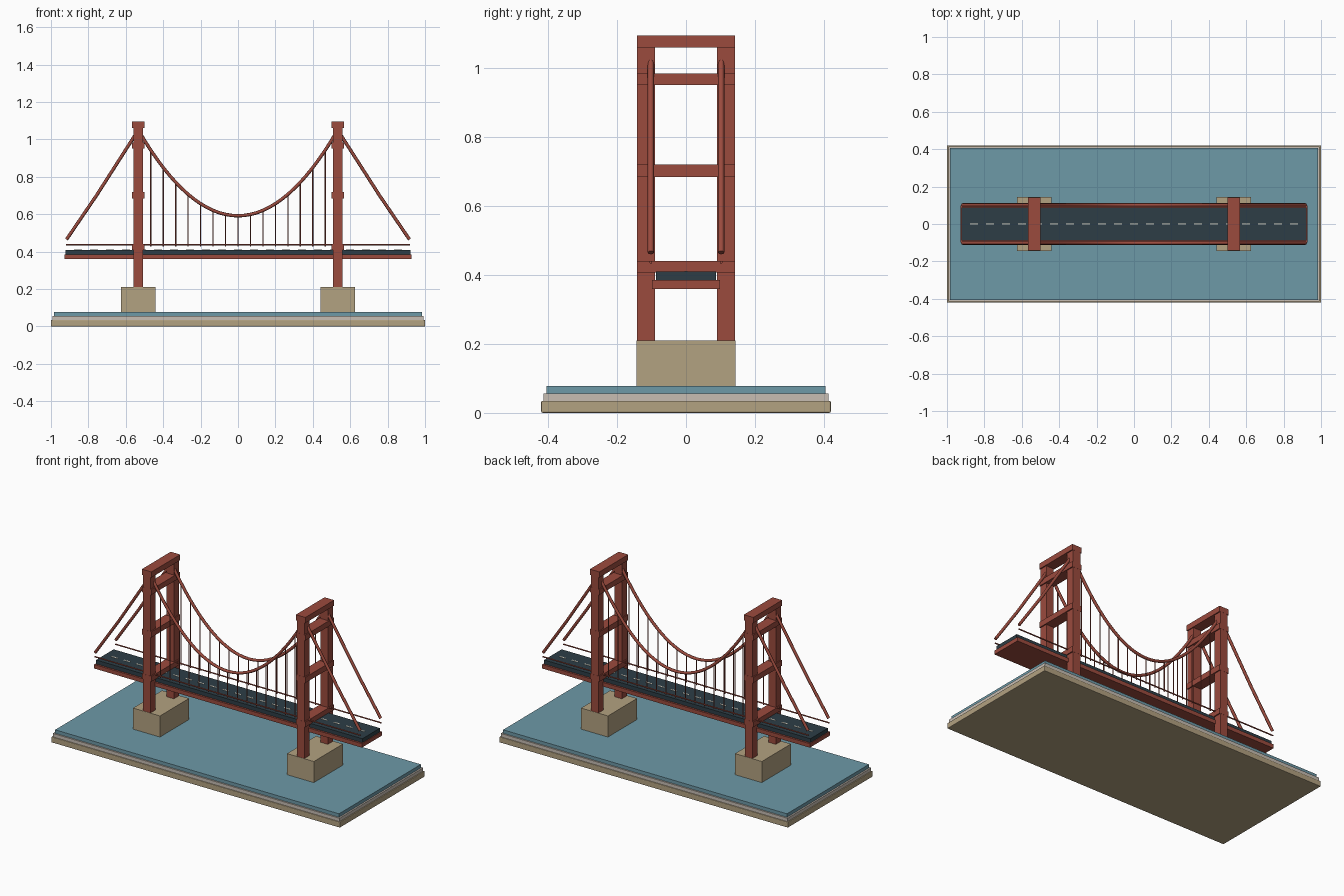
import bpy
from mathutils import Vector

cube = bpy.data.objects.get("Cube")
if cube:
    bpy.data.objects.remove(cube, do_unlink=True)


def material(name, rgb):
    m = bpy.data.materials.new(name)
    m.use_nodes = True
    color = (*rgb, 1)
    m.diffuse_color = color
    m.node_tree.nodes["Principled BSDF"].inputs["Base Color"].default_value = color
    return m


RED = material("bridge_red", (0.33, 0.07, 0.048))
STONE = material("sandstone", (0.45, 0.36, 0.22))
TRIM = material("pale_stone", (0.57, 0.51, 0.45))
WATER = material("water_blue", (0.155, 0.32, 0.39))
ROAD = material("asphalt", (0.026, 0.048, 0.061))
PAINT = material("road_paint", (0.75, 0.72, 0.62))


def box(name, mat, x, y, z, bevel=0):
    """Box given by its (low, high) range on each axis."""
    ranges = (x, y, z)
    bpy.ops.mesh.primitive_cube_add(size=1, location=[(a + b) / 2 for a, b in ranges])
    ob = bpy.context.object
    ob.name = name
    ob.scale = [b - a for a, b in ranges]
    bpy.ops.object.transform_apply(location=False, rotation=False, scale=True)
    ob.data.materials.append(mat)
    if bevel:
        mod = ob.modifiers.new("edge", "BEVEL")
        mod.width = bevel
        mod.segments = 2
    return ob


def tube(name, points, radius):
    """Round cable along a polyline, with capped ends."""
    curve = bpy.data.curves.new(name, "CURVE")
    curve.dimensions = "3D"
    curve.bevel_depth = radius
    curve.bevel_resolution = 2
    curve.use_fill_caps = True
    spline = curve.splines.new("POLY")
    spline.points.add(len(points) - 1)
    for p, co in zip(spline.points, points):
        p.co = (*co, 1)
    curve.materials.append(RED)
    ob = bpy.data.objects.new(name, curve)
    bpy.context.collection.objects.link(ob)
    return ob


def span(half, centre=0):
    return (centre - half, centre + half)


# Stepped base and water
box("base_slab", STONE, span(1), span(0.42), (0, 0.035), 0.004)
box("base_trim", TRIM, span(0.993), span(0.414), (0.035, 0.056))
box("water", WATER, span(0.983), span(0.405), (0.056, 0.078))

# Deck and road
box("deck_girder", RED, span(0.927), span(0.099), (0.36, 0.385))
box("road", ROAD, span(0.922), span(0.087), (0.385, 0.41))
DASHES = 21
for i in range(DASHES):
    x = -0.855 + 1.71 * i / (DASHES - 1)
    box("lane_dash", PAINT, span(0.021, x), span(0.004), (0.409, 0.412))

# Towers on stone piers
TOWER_X = 0.533
for side, tx in (("left", TOWER_X), ("right", -TOWER_X)):
    box(side + "_pier", STONE, span(0.093, tx), span(0.144), (0.078, 0.21))
    for sy in (-1, 1):
        box(side + "_tower_leg", RED, span(0.026, tx), span(0.026, sy * 0.116), (0.21, 1.07))
    for low, high in ((0.408, 0.441), (0.685, 0.72), (0.951, 0.985), (1.06, 1.095)):
        box(side + "_cross_beam", RED, span(0.033, tx), span(0.1425), (low, high))

# Cables, hangers and rails
SAG_Z, TOP_Z, CABLE_Y = 0.592, 1.05, 0.102


def cable_z(x):
    return SAG_Z + (TOP_Z - SAG_Z) * (x / TOWER_X) ** 2


STEPS = 32
HANGERS = 8
for y in (-CABLE_Y, CABLE_Y):
    xs = [TOWER_X * (2 * i / STEPS - 1) for i in range(STEPS + 1)]
    tube("main_cable", [Vector((x, y, cable_z(x))) for x in xs], 0.009)
    for sx in (-1, 1):
        path = ((TOWER_X, TOP_Z), (0.757, 0.70), (0.917, 0.465))
        tube("side_cable", [Vector((sx * x, y, z)) for x, z in path], 0.009)
    for k in range(1 - HANGERS, HANGERS):
        x = TOWER_X * k / HANGERS
        tube("hanger", [Vector((x, y, 0.427)), Vector((x, y, cable_z(x)))], 0.003)
    tube("hand_rail", [Vector((-0.92, y, 0.437)), Vector((0.92, y, 0.437))], 0.004)
